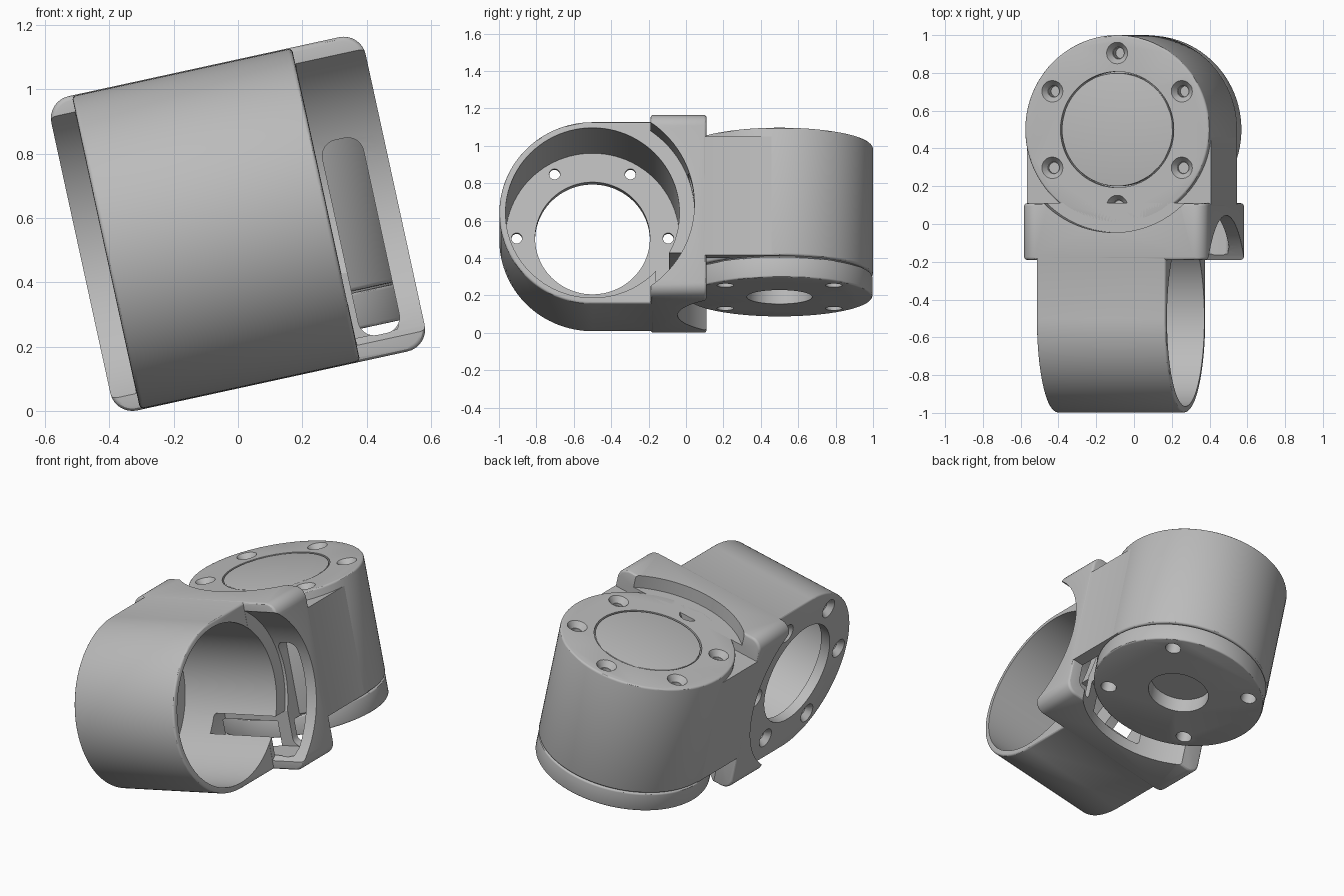
import bpy
from math import sin, cos, pi, radians
import bmesh
from mathutils import Matrix

cube = bpy.data.objects.get("Cube")
if cube:
    bpy.data.objects.remove(cube, do_unlink=True)

grey = bpy.data.materials.new("plain grey")
grey.use_nodes = True
colour = (0.5, 0.5, 0.5, 1)
grey.diffuse_color = colour
grey.node_tree.nodes["Principled BSDF"].inputs["Base Color"].default_value = colour

PLACE = Matrix.Translation((0, 0, 0.582)) @ Matrix.Rotation(radians(-12.3), 4, 'Y')
R, WALL = 0.5, 0.06          # drum radius, end wall
OUT, IN = 0.42, 0.28         # closed and open ends of both drums
POCKET = 0.545               # clearance around a neighbouring drum


def arc(cx, cy, r, start=0, end=360, n=96):
    closed = end - start == 360
    steps = n if closed else n + 1
    angles = [radians(start + (end - start) * i / n) for i in range(steps)]
    return [(cx + r * cos(a), cy + r * sin(a)) for a in angles]


def rounded_rect(x0, x1, y0, y1, r):
    pts = []
    for i, (x, y) in enumerate([(x1 - r, y1 - r), (x0 + r, y1 - r),
                                (x0 + r, y0 + r), (x1 - r, y0 + r)]):
        pts += arc(x, y, r, 90 * i, 90 * i + 90, 8)
    return pts


def prism(name, pts, axis, a, b, bevel=0.0, taper=1.0):
    """Extrude a profile along an axis from a to b, with softened end edges."""
    place = {'X': lambda p, q, h: (h, p, q),
             'Y': lambda p, q, h: (p, h, q),
             'Z': lambda p, q, h: (p, q, h)}[axis]
    mx = sum(p for p, q in pts) / len(pts)
    my = sum(q for p, q in pts) / len(pts)
    bm = bmesh.new()
    low = [bm.verts.new(place(p, q, a)) for p, q in pts]
    high = [bm.verts.new(place(mx + (p - mx) * taper, my + (q - my) * taper, b))
            for p, q in pts]
    ends = [bm.faces.new(low), bm.faces.new(high)]
    for i in range(len(pts)):
        j = (i + 1) % len(pts)
        bm.faces.new((low[i], low[j], high[j], high[i]))
    bmesh.ops.recalc_face_normals(bm, faces=bm.faces[:])
    if bevel:
        rim = [e for f in ends for e in f.edges]
        bmesh.ops.bevel(bm, geom=rim, offset=bevel, segments=3, profile=0.5,
                        affect='EDGES')
    mesh = bpy.data.meshes.new(name)
    bm.to_mesh(mesh)
    bm.free()
    mesh.materials.append(grey)
    obj = bpy.data.objects.new(name, mesh)
    bpy.context.collection.objects.link(obj)
    return obj


def combine(target, tool, operation='DIFFERENCE'):
    mod = target.modifiers.new("combine", 'BOOLEAN')
    mod.operation, mod.solver, mod.object = operation, 'EXACT', tool
    bpy.context.view_layer.objects.active = target
    bpy.ops.object.modifier_apply(modifier=mod.name)
    bpy.data.objects.remove(tool, do_unlink=True)


def drill(target, pts, axis, a, b, taper=1.0):
    combine(target, prism("cutter", pts, axis, a, b, 0, taper))


def screw_hole(target, x, y, axis, face, depth):
    """Countersunk hole; depth runs inward from the face."""
    s = 1 if depth > 0 else -1
    drill(target, arc(x, y, 0.029, n=20), axis, face - s * 0.02, face + depth)
    drill(target, arc(x, y, 0.058, n=20), axis, face - s * 0.001, face + s * 0.035, 0.55)


def ring(cx, cy, r, count, first):
    return arc(cx, cy, r, first, first + 360, count)


# Frame: square flange, front housing and rear shoulder block
frame = prism("joint_frame", rounded_rect(-R, R, -R, R, 0.07), 'Y', -0.19, 0.11, 0.015)
r1 = R - 0.002
housing = arc(-0.5, 0, r1, 90, 270, 64) + [(-0.1, -r1), (-0.1, r1)]
combine(frame, prism("housing", housing, 'X', -OUT, IN, 0.012), 'UNION')
shoulder = [(-r1, 0.06), (r1, 0.06), (r1, 0.5), (-r1, 0.5)]
combine(frame, prism("shoulder", shoulder, 'Z', -IN, 0.37), 'UNION')

# Round clearances in the flange on all four sides
drill(frame, arc(-0.5, 0, POCKET), 'X', IN + 0.001, 0.8)
drill(frame, arc(-0.5, 0, POCKET), 'X', -0.8, -OUT - 0.001)
drill(frame, arc(0.5 - 0.5, 0.5, POCKET), 'Z', OUT, 0.8)
drill(frame, arc(0, 0.5, POCKET), 'Z', -0.8, -IN - 0.005)

# Front bore, its end-wall opening and screw holes
drill(frame, arc(-0.5, 0, 0.465), 'X', -OUT + WALL, 0.6)
drill(frame, arc(-0.5, 0, 0.307), 'X', -0.6, 0)
for y, z in ring(-0.5, 0, 0.405, 6, 0):
    screw_hole(frame, y, z, 'X', -OUT, 0.1)

# Cable slot and the channel at its foot
drill(frame, rounded_rect(0.30, 0.43, -0.43, 0.19, 0.05), 'Y', -0.3, 0.3)
drill(frame, rounded_rect(-0.15, 0.42, -0.43, -0.22, 0.02), 'Y', -0.16, 0.0)

# Rear drum with screw holes and recess
drum = prism("rear_drum", arc(0, 0.5, R), 'Z', -IN, OUT, 0.012)
drill(drum, arc(0, 0.5, 0.307), 'Z', OUT - WALL, 0.6)
for x, y in ring(0, 0.5, 0.405, 6, 90):
    screw_hole(drum, x, y, 'Z', OUT, -0.1)
cover = prism("round_cover", arc(0, 0.5, 0.3), 'Z', OUT - WALL - 0.01, OUT - 0.002, 0.004)

# Rotating output flange below the rear drum
flange = prism("output_flange", arc(0, 0.5, R - 0.003), 'Z', -0.40, -IN - 0.006, 0.01)
drill(flange, arc(0, 0.5, 0.175, n=64), 'Z', -0.5, -0.31)
for x, y in ring(0, 0.5, 0.41, 4, 45):
    drill(flange, arc(x, y, 0.045, n=24), 'Z', -0.5, -0.33)
spacer = prism("flange_spacer", arc(0, 0.5, R - 0.02), 'Z', -0.30, -IN + 0.02)

# Tilt everything into place and smooth the curved faces
bpy.ops.object.select_all(action='DESELECT')
for obj in (frame, drum, cover, flange, spacer):
    obj.data.transform(PLACE)
    obj.select_set(True)
bpy.context.view_layer.objects.active = frame
bpy.ops.object.shade_smooth_by_angle(angle=radians(30))
